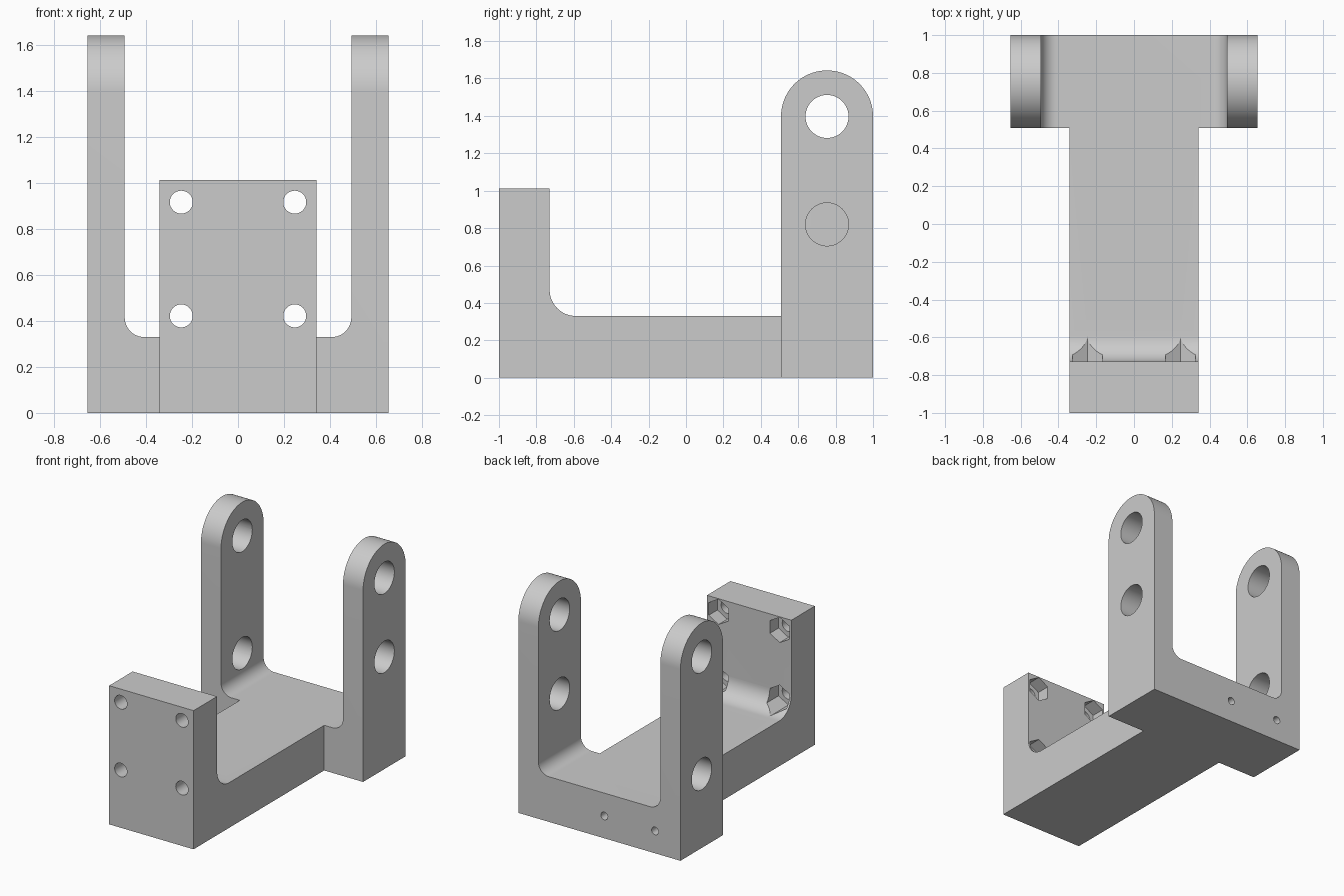
import bpy, bmesh
from math import pi, sin, cos, radians
from mathutils import Vector

cube = bpy.data.objects.get("Cube")
if cube:
    bpy.data.objects.remove(cube, do_unlink=True)

grey = bpy.data.materials.new("light grey")
grey.use_nodes = True
grey.diffuse_color = (0.6, 0.6, 0.6, 1)
grey.node_tree.nodes["Principled BSDF"].inputs["Base Color"].default_value = (0.6, 0.6, 0.6, 1)


def arc(u, v, r, start, end, n=16):
    """Points of an arc, angles in degrees."""
    angles = [radians(start + (end - start) * i / n) for i in range(n + 1)]
    return [(u + r * cos(a), v + r * sin(a)) for a in angles]


def extrude(name, profile, axis, start, end):
    """Solid from a profile: (y, z) drawn along X, or (x, z) along Y."""
    bm = bmesh.new()
    place = {"X": lambda u, v: Vector((start, u, v)),
             "Y": lambda u, v: Vector((u, start, v))}[axis]
    face = bm.faces.new([bm.verts.new(place(u, v)) for u, v in profile])
    step = Vector((end - start, 0, 0)) if axis == "X" else Vector((0, end - start, 0))
    new = bmesh.ops.extrude_face_region(bm, geom=[face])["geom"]
    bmesh.ops.translate(bm, vec=step, verts=[v for v in new if isinstance(v, bmesh.types.BMVert)])
    bmesh.ops.recalc_face_normals(bm, faces=bm.faces)
    mesh = bpy.data.meshes.new(name)
    bm.to_mesh(mesh)
    bm.free()
    mesh.materials.append(grey)
    obj = bpy.data.objects.new(name, mesh)
    bpy.context.collection.objects.link(obj)
    return obj


def circle(u, v, r, n=48):
    return arc(u, v, r, 90, 450, n)[:-1]


def combine(target, tool, operation):
    """Apply a boolean and remove the tool."""
    mod = target.modifiers.new(operation, "BOOLEAN")
    mod.operation, mod.solver, mod.object = operation, "EXACT", tool
    bpy.context.view_layer.objects.active = target
    bpy.ops.object.modifier_apply(modifier=mod.name)
    bpy.data.objects.remove(tool, do_unlink=True)


FLOOR, BODY, WIDE, INNER = 0.33, 0.341, 0.655, 0.493
ARM_Y, ARM_R, ARM_Z = 0.754, 0.246, 1.397
ARM_FRONT = ARM_Y - ARM_R

# Yoke: U shape with filleted inner corners, then rounded arm tops
fil = 0.085
u_shape = [(-WIDE, 0), (WIDE, 0), (WIDE, 1.8), (INNER, 1.8)]
u_shape += arc(INNER - fil, FLOOR + fil, fil, 0, -90)
u_shape += arc(-INNER + fil, FLOOR + fil, fil, -90, -180)
u_shape += [(-INNER, 1.8), (-WIDE, 1.8)]
bracket = extrude("bracket", u_shape, "Y", ARM_FRONT, 1)
stadium = [(ARM_FRONT, -0.1), (1, -0.1)] + arc(ARM_Y, ARM_Z, ARM_R, 0, 180, 48)
combine(bracket, extrude("arm_outline", stadium, "X", -1, 1), "INTERSECT")

# Body: floor beam with upright front plate
plate, fil = -0.729, 0.14
l_shape = [(-1, 0), (0.7, 0), (0.7, FLOOR)]
l_shape += arc(plate + fil, FLOOR + fil, fil, -90, -180)
l_shape += [(plate, 1.013), (-1, 1.013)]
combine(bracket, extrude("body", l_shape, "X", -BODY, BODY), "UNION")

# Arm pivot holes: shared upper height, staggered lower height
for side, low in ((1, 0.82), (-1, 0.54)):
    for z in (ARM_Z, low):
        hole = extrude("pivot_hole", circle(ARM_Y, z, 0.115), "X", side * 0.45, side * 0.8)
        combine(bracket, hole, "DIFFERENCE")

# Plate bolt holes with hexagonal nut pockets behind
for x in (-0.247, 0.247):
    for z in (0.422, 0.917):
        combine(bracket, extrude("bolt_hole", circle(x, z, 0.05, 32), "Y", -1.1, -0.7), "DIFFERENCE")
        combine(bracket, extrude("nut_pocket", circle(x, z, 0.092, 6), "Y", plate - 0.1, -0.5), "DIFFERENCE")

# Small blind holes in the back
for x in (-0.04, -0.45):
    combine(bracket, extrude("back_hole", circle(x, 0.163, 0.028, 24), "Y", 0.7, 1.1), "DIFFERENCE")

bpy.ops.object.select_all(action="DESELECT")
bracket.select_set(True)
bpy.context.view_layer.objects.active = bracket
bpy.ops.object.shade_smooth_by_angle(angle=radians(30))
